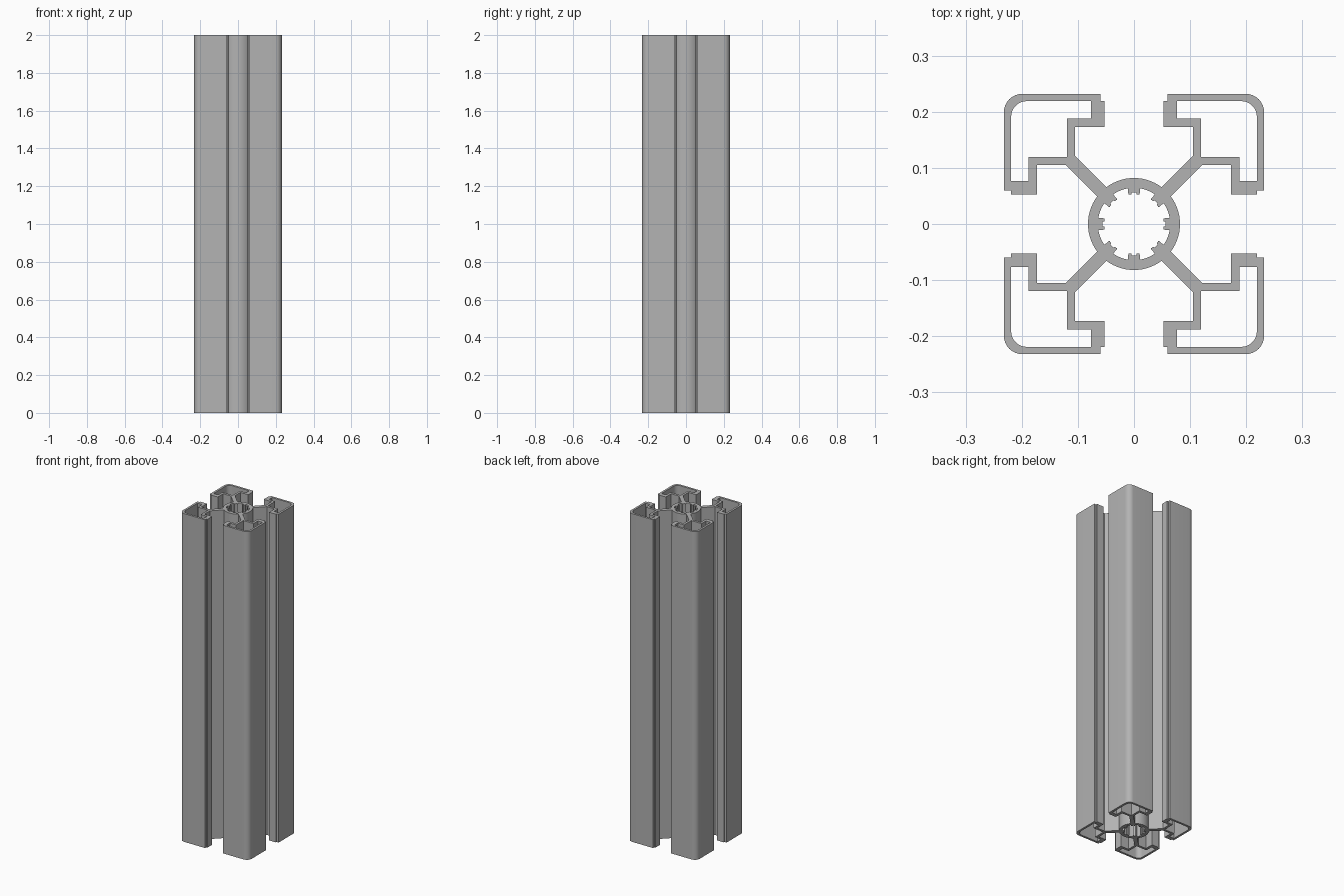
import bpy
import bmesh
from math import radians, degrees, asin, sqrt, cos, sin
from mathutils import Matrix, Vector

HALF = 0.232          # half width of the bar
SLOT_WALL = 0.219     # inside of the outer skin
RING_OUT, RING_IN, TOOTH_TIP = 0.082, 0.0645, 0.053
SPOKE = 0.0165        # spoke offset from the diagonal

cube = bpy.data.objects.get("Cube")
if cube:
    bpy.data.objects.remove(cube, do_unlink=True)


def polar(r, deg):
    return Vector((r * cos(radians(deg)), r * sin(radians(deg))))


def arc(center, r, start, end, steps):
    return [Vector(center) + polar(r, start + (end - start) * i / steps)
            for i in range(steps + 1)]


def mirror_diagonal(points):
    return [Vector((p.y, p.x)) for p in reversed(points)]


def turn(points, deg):
    rot = Matrix.Rotation(radians(deg), 2)
    return [rot @ p for p in points]


# Outer outline: spoke, slot lip and rounded corner, turned four times
slot_side = [Vector(p) for p in (
    (0.105 + SPOKE, 0.105), (0.173, 0.105), (0.173, 0.0525),
    (SLOT_WALL, 0.0525), (SLOT_WALL, 0.06), (HALF, 0.06))]
corner = HALF - 0.033
spread = degrees(asin(SPOKE / sqrt(2) / RING_OUT))
quarter = (slot_side + arc((corner, corner), 0.033, 0, 90, 8)
           + mirror_diagonal(slot_side)
           + arc((0, 0), RING_OUT, 45 + spread, 135 - spread, 14))
loops = [[p for k in range(4) for p in turn(quarter, 90 * k)]]

# Hollow chamber in each corner
chamber_side = [Vector(p) for p in (
    (0.119, 0.119), (0.188, 0.119), (0.188, 0.077), (SLOT_WALL, 0.077))]
chamber_corner = SLOT_WALL - 0.028
chamber = (chamber_side
           + arc((chamber_corner, chamber_corner), 0.028, 0, 90, 8)
           + mirror_diagonal(chamber_side[1:]))
loops += [turn(chamber, 90 * k) for k in range(4)]

# Central bore with eight notched teeth
foot, tip = degrees(asin(0.011 / RING_IN)), degrees(asin(0.010 / TOOTH_TIP))
tooth = [polar(TOOTH_TIP, -tip), polar(TOOTH_TIP, -tip / 2),
         polar(0.056, -tip / 3), polar(0.056, tip / 3),
         polar(TOOTH_TIP, tip / 2), polar(TOOTH_TIP, tip)]
bore_part = tooth + arc((0, 0), RING_IN, foot, 45 - foot, 4)
loops.append([p for k in range(8) for p in turn(bore_part, 45 * k)])

# Filled flat section, extruded to full length
curve = bpy.data.curves.new("slotted_bar", 'CURVE')
curve.dimensions = '2D'
curve.fill_mode = 'BOTH'
curve.extrude = 1.0
for loop in loops:
    spline = curve.splines.new('POLY')
    spline.points.add(len(loop) - 1)
    for point, p in zip(spline.points, loop):
        point.co = (p.x, p.y, 0, 1)
    spline.use_cyclic_u = True
bar = bpy.data.objects.new("slotted_bar", curve)
bpy.context.collection.objects.link(bar)
bpy.ops.object.select_all(action='DESELECT')
bar.select_set(True)
bpy.context.view_layer.objects.active = bar
bpy.ops.object.convert(target='MESH')

# Weld caps to walls and stand the bar on the ground
bm = bmesh.new()
bm.from_mesh(bar.data)
bmesh.ops.remove_doubles(bm, verts=bm.verts, dist=0.0001)
bmesh.ops.recalc_face_normals(bm, faces=bm.faces)
bmesh.ops.translate(bm, verts=bm.verts, vec=(0, 0, 1))
bm.to_mesh(bar.data)
bm.free()

# Plain aluminium grey
grey = bpy.data.materials.new("aluminium_grey")
grey.use_nodes = True
colour = (0.45, 0.45, 0.45, 1)
grey.diffuse_color = colour
grey.node_tree.nodes["Principled BSDF"].inputs["Base Color"].default_value = colour
bar.data.materials.clear()
bar.data.materials.append(grey)
bpy.ops.object.shade_smooth_by_angle(angle=radians(30))
